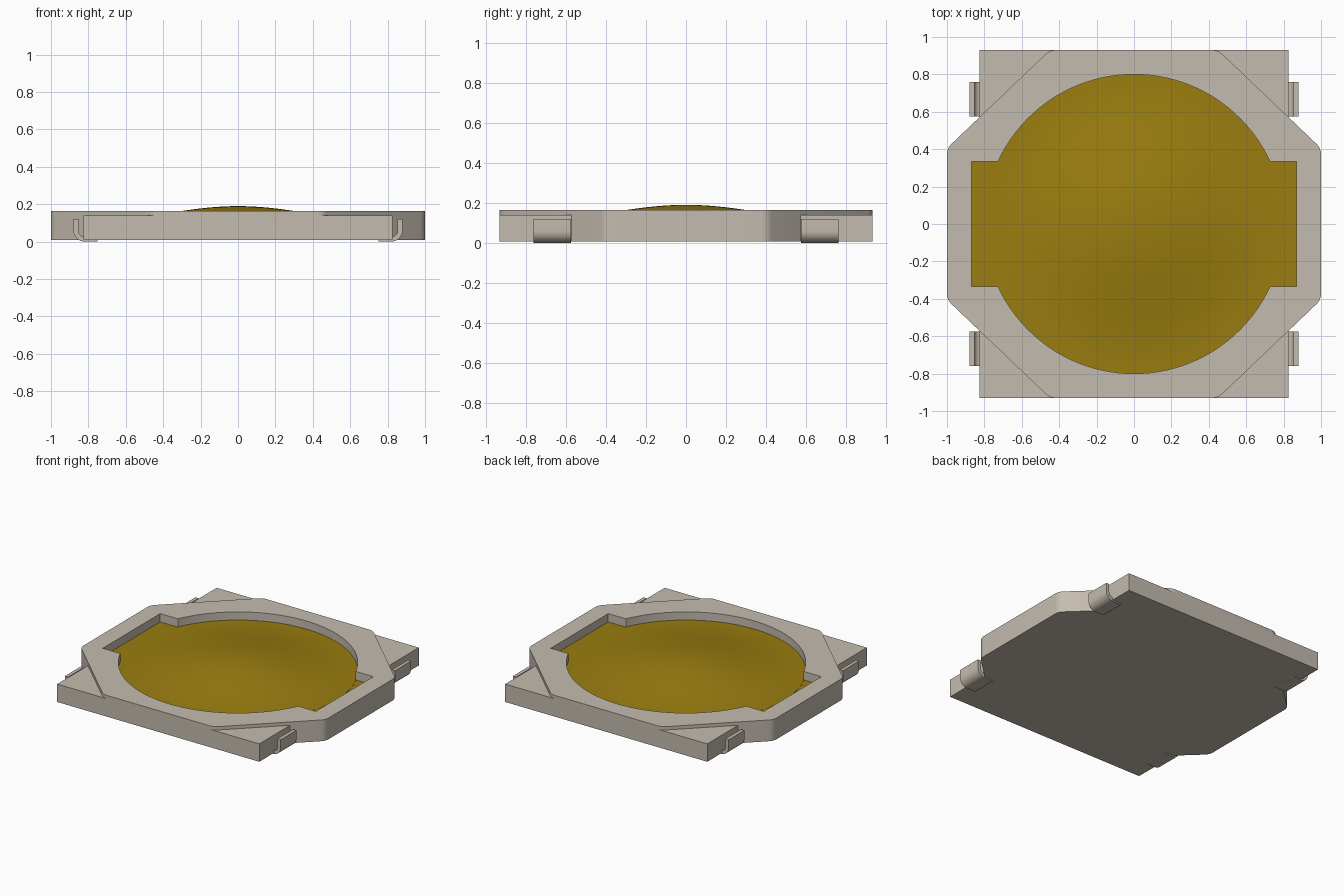
import bpy, bmesh, math

if "Cube" in bpy.data.objects:
    bpy.data.objects.remove(bpy.data.objects["Cube"], do_unlink=True)


def material(name, color):
    m = bpy.data.materials.new(name)
    m.diffuse_color = color
    m.use_nodes = True
    m.node_tree.nodes["Principled BSDF"].inputs["Base Color"].default_value = color
    return m


BEIGE = material("warm beige", (0.55, 0.50, 0.43, 1))
GOLD = material("dark gold", (0.32, 0.205, 0.005, 1))


def finish(name, bm, mat):
    bmesh.ops.recalc_face_normals(bm, faces=bm.faces)
    mesh = bpy.data.meshes.new(name)
    bm.to_mesh(mesh)
    bm.free()
    mesh.materials.append(mat)
    ob = bpy.data.objects.new(name, mesh)
    bpy.context.collection.objects.link(ob)
    return ob


def prism(name, outline, axis, start, end, mat, corner=0):
    """Extrude an outline along z, or along y when axis is 'y'."""
    bm = bmesh.new()
    if axis == "z":
        base = [(a, b, start) for a, b in outline]
        step = (0, 0, end - start)
    else:
        base = [(a, start, b) for a, b in outline]
        step = (0, end - start, 0)
    face = bm.faces.new([bm.verts.new(p) for p in base])
    ext = bmesh.ops.extrude_face_region(bm, geom=[face])
    verts = [g for g in ext["geom"] if isinstance(g, bmesh.types.BMVert)]
    bmesh.ops.translate(bm, verts=verts, vec=step)
    if corner:
        edges = [e for e in bm.edges
                 if abs(e.verts[0].co.z - e.verts[1].co.z) > 0.01]
        bmesh.ops.bevel(bm, geom=edges, offset=corner, segments=5,
                        profile=0.5, affect="EDGES")
    return finish(name, bm, mat)


def smooth(ob, angle=30):
    bpy.ops.object.select_all(action="DESELECT")
    ob.select_set(True)
    bpy.context.view_layer.objects.active = ob
    bpy.ops.object.shade_smooth_by_angle(angle=math.radians(angle))


def boolean(target, tool, operation):
    mod = target.modifiers.new(operation.title(), "BOOLEAN")
    mod.object, mod.operation, mod.solver = tool, operation, "EXACT"
    bpy.context.view_layer.objects.active = target
    bpy.ops.object.modifier_apply(modifier=mod.name)
    bpy.data.objects.remove(tool, do_unlink=True)


def rectangle(x, y):
    return [(-x, -y), (x, -y), (x, y), (-x, y)]


BOTTOM, SHELF, TOP, FLOOR = 0.008, 0.14, 0.165, 0.09
RADIUS, TAB_X, TAB_Y = 0.80, 0.87, 0.335

# Housing: rounded octagon joined with a lower rectangular base
octagon = [(0.45, -0.93), (1, -0.405), (1, 0.405), (0.45, 0.93),
           (-0.45, 0.93), (-1, 0.405), (-1, -0.405), (-0.45, -0.93)]
housing = prism("housing", octagon, "z", BOTTOM, TOP, BEIGE, corner=0.03)
base = prism("base", rectangle(0.825, 0.93), "z", BOTTOM, SHELF, BEIGE)
boolean(housing, base, "UNION")

# Recess: round pocket with a rectangular notch on each side
a0 = math.asin(TAB_Y / RADIUS)
recess = []
for side in (0, math.pi):
    s = 1 if side == 0 else -1
    recess += [(s * TAB_X, -s * TAB_Y), (s * TAB_X, s * TAB_Y)]
    for i in range(41):
        a = side + a0 + (math.pi - 2 * a0) * i / 40
        recess.append((RADIUS * math.cos(a), RADIUS * math.sin(a)))
cutter = prism("recess_cutter", recess, "z", FLOOR, 0.3, BEIGE)
boolean(housing, cutter, "DIFFERENCE")
smooth(housing)

# Domed contact disc, turned from a soft bell profile
EDGE, RISE, RINGS = 0.105, 0.085, 20
bm = bmesh.new()
rim = RADIUS + 0.004
profile = []
for i in range(RINGS + 1):
    t = i / RINGS
    z = EDGE + RISE * (0.5 + 0.5 * math.cos(math.pi * t))
    profile.append(bm.verts.new((rim * t, 0, z)))
profile.append(bm.verts.new((rim, 0, FLOOR)))
edges = [bm.edges.new(pair) for pair in zip(profile, profile[1:])]
bmesh.ops.spin(bm, geom=profile + edges, cent=(0, 0, 0), axis=(0, 0, 1),
               angle=2 * math.pi, steps=80)
bmesh.ops.remove_doubles(bm, verts=bm.verts, dist=0.0005)
smooth(finish("contact_dome", bm, GOLD))

# Flat tabs of the contact filling the side notches
prism("contact_tabs", rectangle(TAB_X - 0.001, TAB_Y - 0.001), "z",
      FLOOR - 0.005, EDGE - 0.001, GOLD)

# Bent terminals: foot under the base, curving up beside it
OUT, BEND, THICK = 0.88, 0.06, 0.026


def terminal_outline(s):
    def arc(r, order):
        return [(OUT - BEND + r * math.sin(a), BEND - r * math.cos(a))
                for a in (math.pi / 2 * i / 8 for i in order)]
    pts = [(0.75, 0)] + arc(BEND, range(9)) + [(OUT, 0.12), (OUT - THICK, 0.12)]
    pts += arc(BEND - THICK, range(8, -1, -1)) + [(0.75, THICK)]
    return [(s * x, z) for x, z in pts]


for sx, x_name in ((1, "left"), (-1, "right")):
    for sy, y_name in ((-1, "front"), (1, "back")):
        lead = prism(f"terminal_{y_name}_{x_name}", terminal_outline(sx), "y",
                     sy * 0.575, sy * 0.76, BEIGE)
        smooth(lead)
